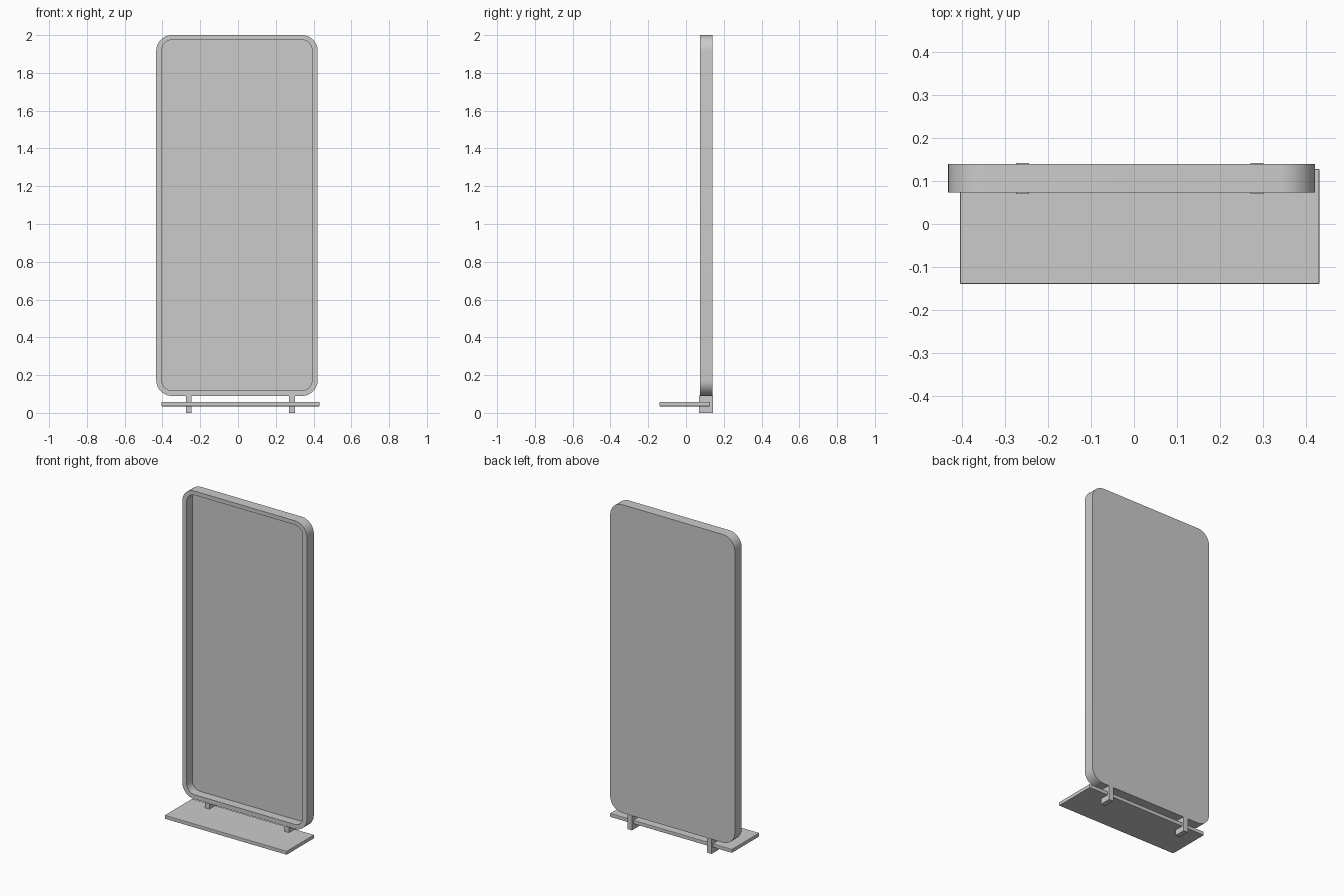
import bpy, bmesh, math

if "Cube" in bpy.data.objects:
    bpy.data.objects.remove(bpy.data.objects["Cube"])


def finish(name, bm):
    bmesh.ops.recalc_face_normals(bm, faces=bm.faces[:])
    mesh = bpy.data.meshes.new(name)
    bm.to_mesh(mesh)
    bm.free()
    obj = bpy.data.objects.new(name, mesh)
    bpy.context.collection.objects.link(obj)
    return obj


def box(name, lo, hi, bevel=0.0):
    bm = bmesh.new()
    bmesh.ops.create_cube(bm, size=1)
    for v in bm.verts:
        v.co = [(a + b) / 2 + c * (b - a) for a, b, c in zip(lo, hi, v.co)]
    obj = finish(name, bm)
    if bevel:
        mod = obj.modifiers.new("edge_rounding", 'BEVEL')
        mod.width = bevel
        mod.segments = 2
    return obj


def rounded_loop(bm, x0, x1, z0, z1, r, y, seg=10):
    """Ring of vertices around an upright rounded rectangle."""
    ring = []
    centres = [(x1 - r, z1 - r), (x0 + r, z1 - r), (x0 + r, z0 + r), (x1 - r, z0 + r)]
    for k, (cx, cz) in enumerate(centres):
        for i in range(seg + 1):
            a = math.pi / 2 * (k + i / seg)
            ring.append(bm.verts.new((cx + r * math.cos(a), y, cz + r * math.sin(a))))
    return ring


# Upright tray: closed back, outer wall, front rim, inner wall, recessed panel
outer = (-0.433, 0.422, 0.09, 2.0, 0.083)
inner = (-0.403, 0.392, 0.118, 1.975, 0.055)
bm = bmesh.new()
rings = [rounded_loop(bm, *outer, 0.14), rounded_loop(bm, *outer, 0.073),
         rounded_loop(bm, *inner, 0.073), rounded_loop(bm, *inner, 0.128)]
for a, b in zip(rings, rings[1:]):
    n = len(a)
    for i in range(n):
        j = (i + 1) % n
        bm.faces.new((a[i], a[j], b[j], b[i]))
bm.faces.new(rings[0])
bm.faces.new(rings[-1])
frame = finish("tray_frame", bm)
bpy.context.view_layer.objects.active = frame
frame.select_set(True)
bpy.ops.object.shade_smooth_by_angle(angle=math.radians(30))

# Flat shelf plate near the floor
box("base_plate", (-0.405, -0.14, 0.035), (0.432, 0.128, 0.058), 0.003)

# Two short feet that carry the frame and pass through the plate
for side, x in (("left", -0.26), ("right", 0.286)):
    box(side + "_foot", (x - 0.015, 0.07, 0), (x + 0.015, 0.142, 0.092))
